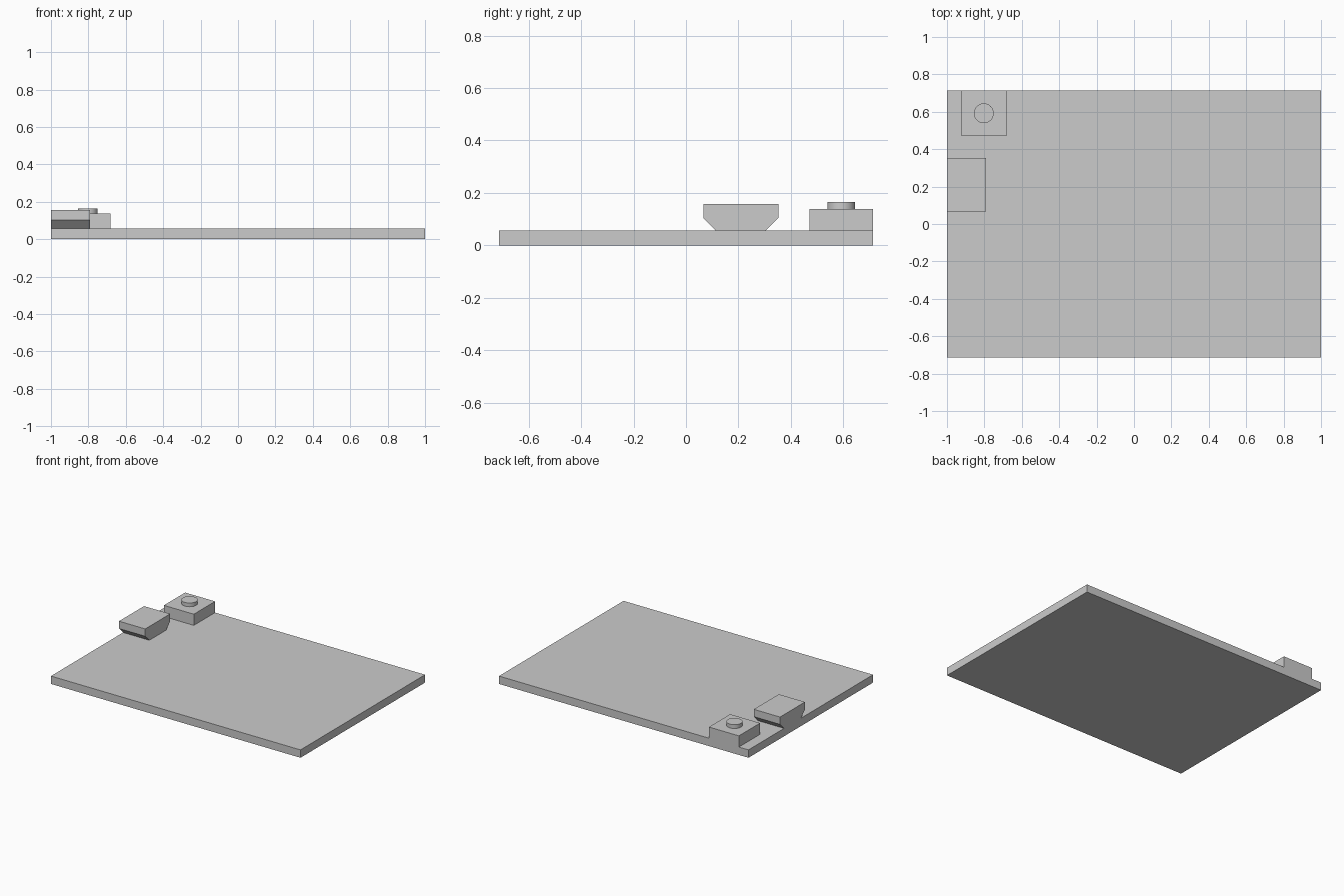
import bpy
import bmesh
import math

cube = bpy.data.objects.get("Cube")
if cube:
    bpy.data.objects.remove(cube, do_unlink=True)

# Single plain grey finish
grey = bpy.data.materials.new("plain grey")
grey.use_nodes = True
colour = (0.6, 0.6, 0.6, 1.0)
grey.diffuse_color = colour
grey.node_tree.nodes["Principled BSDF"].inputs["Base Color"].default_value = colour

BOARD_TOP = 0.057
HALF_DEPTH = 0.713


def extrude(name, outline, offset):
    """Solid made by extruding a closed 3D outline along an offset."""
    mesh = bpy.data.meshes.new(name)
    bm = bmesh.new()
    face = bm.faces.new([bm.verts.new(p) for p in outline])
    result = bmesh.ops.extrude_face_region(bm, geom=[face])
    verts = [g for g in result["geom"] if isinstance(g, bmesh.types.BMVert)]
    bmesh.ops.translate(bm, verts=verts, vec=offset)
    bmesh.ops.recalc_face_normals(bm, faces=bm.faces)
    bm.to_mesh(mesh)
    bm.free()
    mesh.materials.append(grey)
    obj = bpy.data.objects.new(name, mesh)
    bpy.context.collection.objects.link(obj)
    return obj


def box(name, x0, x1, y0, y1, z0, z1):
    base = [(x0, y0, z0), (x1, y0, z0), (x1, y1, z0), (x0, y1, z0)]
    return extrude(name, base, (0, 0, z1 - z0))


# Flat board
box("board", -1, 1, -HALF_DEPTH, HALF_DEPTH, 0, BOARD_TOP)

# Socket with chamfered lower edges, flush with the -x side
profile = [(0.113, BOARD_TOP), (0.305, BOARD_TOP), (0.352, 0.104),
           (0.352, 0.157), (0.066, 0.157), (0.066, 0.104)]
extrude("socket", [(-1, y, z) for y, z in profile], (0.21, 0, 0))

# Push button housing, flush with the back edge
box("button_housing", -0.923, -0.683, 0.470, HALF_DEPTH, BOARD_TOP, 0.138)

# Round button cap
bpy.ops.mesh.primitive_cylinder_add(vertices=48, radius=0.053, depth=0.028,
                                    location=(-0.803, 0.592, 0.151))
cap = bpy.context.object
cap.name = "button_cap"
cap.data.materials.append(grey)
bpy.ops.object.shade_smooth_by_angle(angle=math.radians(30))
